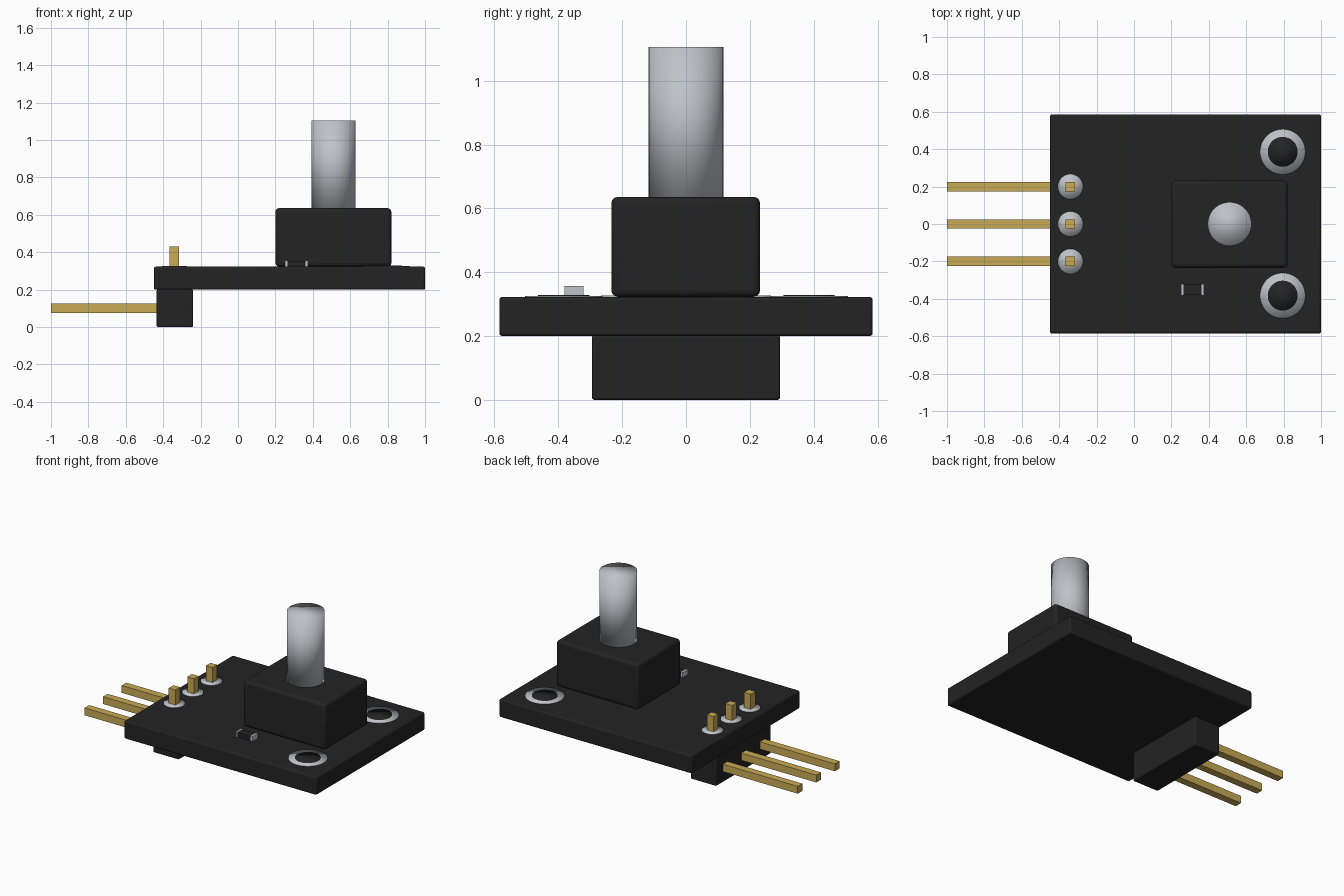
import bpy

if "Cube" in bpy.data.objects:
    bpy.data.objects.remove(bpy.data.objects["Cube"])


def material(name, colour, metallic=0.0):
    mat = bpy.data.materials.new(name)
    mat.use_nodes = True
    mat.diffuse_color = (*colour, 1)
    bsdf = next(n for n in mat.node_tree.nodes if n.type == 'BSDF_PRINCIPLED')
    bsdf.inputs["Base Color"].default_value = (*colour, 1)
    bsdf.inputs["Roughness"].default_value = 0.6
    return mat


BLACK = material("matte black", (0.017, 0.017, 0.018))
SILVER = material("silver", (0.52, 0.54, 0.58))
GOLD = material("gold", (0.58, 0.40, 0.09))


def box(name, low, high, mat, bevel=0.0):
    """Box between two corners with optionally rounded edges."""
    centre = [(a + b) / 2 for a, b in zip(low, high)]
    bpy.ops.mesh.primitive_cube_add(size=1, location=centre)
    obj = bpy.context.object
    obj.name = name
    obj.scale = [b - a for a, b in zip(low, high)]
    bpy.ops.object.transform_apply(location=False, rotation=False, scale=True)
    obj.data.materials.append(mat)
    if bevel:
        mod = obj.modifiers.new("rounded edges", 'BEVEL')
        mod.width = bevel
        mod.segments = 3
        bpy.ops.object.shade_smooth_by_angle()
    return obj


def cylinder(name, x, y, bottom, top, radius, mat):
    """Upright round part, shaded smooth over its rim."""
    bpy.ops.mesh.primitive_cylinder_add(
        vertices=48, radius=radius, depth=top - bottom,
        location=(x, y, (bottom + top) / 2))
    obj = bpy.context.object
    obj.name = name
    obj.data.materials.append(mat)
    bpy.ops.object.shade_smooth()
    return obj


BOARD_TOP = 0.323

# Circuit board, pin housing below it and sensor body above it
box("circuit_board", (-0.45, -0.585, 0.2), (1, 0.585, BOARD_TOP), BLACK, 0.01)
box("pin_housing", (-0.435, -0.295, 0), (-0.24, 0.295, 0.202), BLACK, 0.008)
box("sensor_body", (0.2, -0.234, BOARD_TOP), (0.82, 0.232, 0.636), BLACK, 0.02)
cylinder("sensor_post", 0.511, 0, 0.62, 1.105, 0.117, SILVER)

# Three bent header pins with solder pads
for label, y in (("right", -0.2), ("middle", 0), ("left", 0.2)):
    box(f"{label}_long_pin", (-1, y - 0.025, 0.075), (-0.34, y + 0.025, 0.125), GOLD)
    box(f"{label}_short_pin", (-0.365, y - 0.025, 0.1), (-0.315, y + 0.025, 0.43), GOLD)
    cylinder(f"{label}_solder_pad", -0.34, y, BOARD_TOP - 0.003, BOARD_TOP + 0.004, 0.067, SILVER)

# Mounting points: silver rings around dark centres
for label, y in (("right", -0.383), ("left", 0.386)):
    cylinder(f"{label}_mount_ring", 0.795, y, BOARD_TOP - 0.003, BOARD_TOP + 0.003, 0.121, SILVER)
    cylinder(f"{label}_mount_centre", 0.795, y, BOARD_TOP - 0.003, BOARD_TOP + 0.005, 0.08, BLACK)

# Small resistor with two metal end caps
box("resistor_body", (0.26, -0.378, BOARD_TOP), (0.365, -0.324, 0.354), BLACK)
for label, x in (("right", 0.25), ("left", 0.361)):
    box(f"{label}_resistor_cap", (x, -0.381, BOARD_TOP), (x + 0.014, -0.321, 0.357), SILVER)
